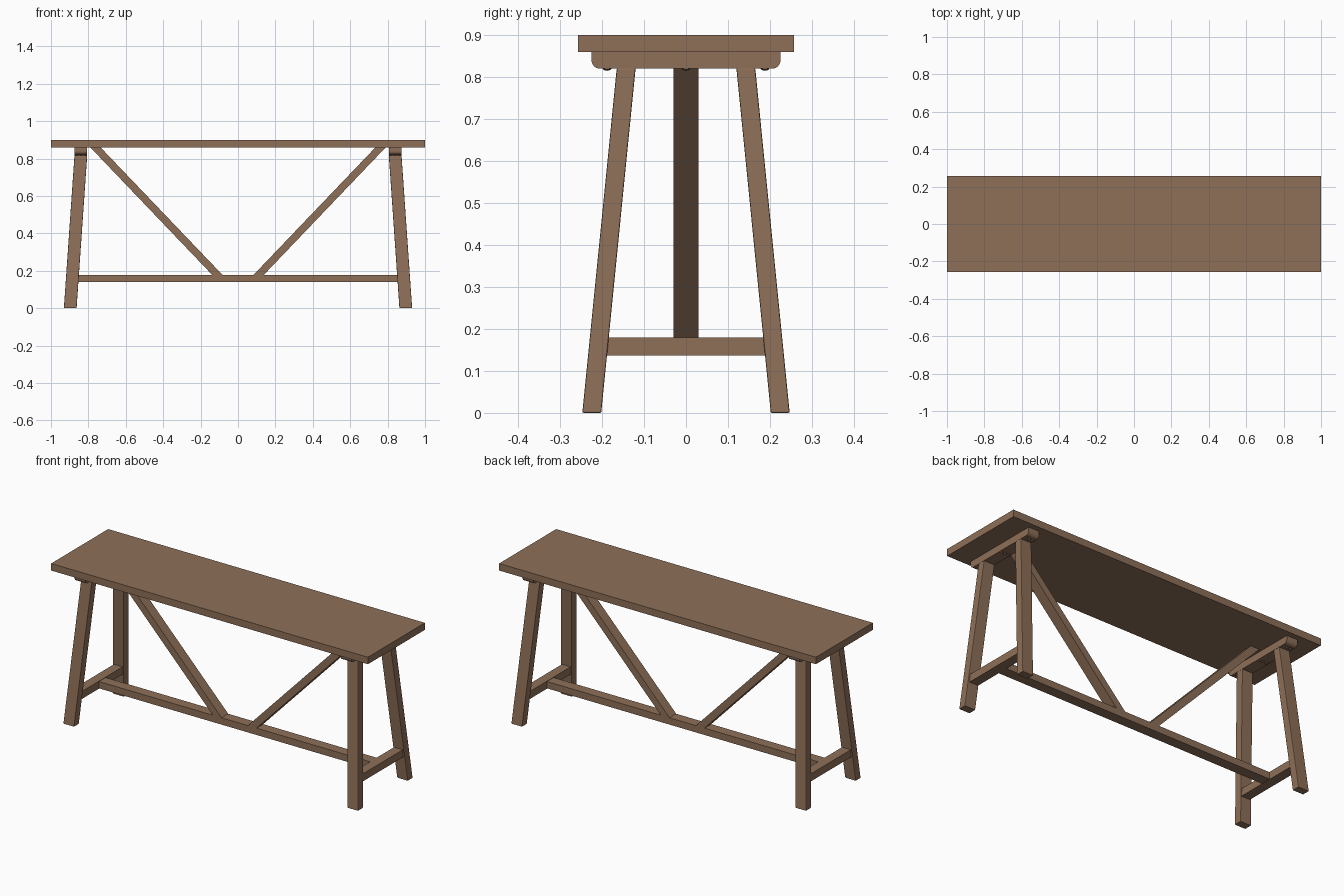
import bpy, bmesh, math
from mathutils import Vector

if "Cube" in bpy.data.objects:
    bpy.data.objects.remove(bpy.data.objects["Cube"])

wood = bpy.data.materials.new("brown wood")
wood.diffuse_color = (0.27, 0.16, 0.097, 1)
wood.use_nodes = True
wood.node_tree.nodes["Principled BSDF"].inputs["Base Color"].default_value = wood.diffuse_color


def finish(name, bm, bevel=0.0):
    bmesh.ops.recalc_face_normals(bm, faces=bm.faces)
    me = bpy.data.meshes.new(name)
    bm.to_mesh(me)
    bm.free()
    ob = bpy.data.objects.new(name, me)
    bpy.context.collection.objects.link(ob)
    me.materials.append(wood)
    if bevel:
        mod = ob.modifiers.new("soft edges", 'BEVEL')
        mod.width = bevel
        mod.segments = 2
    return ob


def prism(name, points, direction, bevel=0.0):
    """Extrude a closed profile along a vector."""
    bm = bmesh.new()
    face = bm.faces.new([bm.verts.new(p) for p in points])
    new = bmesh.ops.extrude_face_region(bm, geom=[face])["geom"]
    bmesh.ops.translate(bm, vec=Vector(direction),
                        verts=[v for v in new if isinstance(v, bmesh.types.BMVert)])
    return finish(name, bm, bevel)


def box(name, x0, x1, y0, y1, z0, z1, bevel=0.0):
    return prism(name, [(x0, y0, z0), (x1, y0, z0), (x1, y1, z0), (x0, y1, z0)],
                 (0, 0, z1 - z0), bevel)


# Table top and long lower stretcher
box("table_top", -1, 1, -0.257, 0.257, 0.86, 0.9)
box("long_stretcher", -0.86, 0.86, -0.03, 0.03, 0.139, 0.178)

for side, s in (("left", -1), ("right", 1)):
    # Cleat under the top with rounded lower corners
    r = 0.02
    prof = [(-0.225, 0.86)]
    for yc, a0 in ((-0.205, 180), (0.205, 270)):
        for i in range(7):
            a = math.radians(a0 + 15 * i)
            prof.append((yc + r * math.cos(a), 0.84 + r * math.sin(a)))
    prof.append((0.225, 0.86))
    prism(side + "_cleat", [(s * 0.84 - 0.034, y, z) for y, z in prof], (0.068, 0, 0))

    # Rounded screw heads under the cleat
    bm = bmesh.new()
    for y in (-0.188, 0, 0.188):
        for dx in (-0.022, 0, 0.022):
            res = bmesh.ops.create_uvsphere(bm, u_segments=12, v_segments=6, radius=0.01)
            bmesh.ops.scale(bm, vec=(1, 1, 0.5), verts=res["verts"])
            bmesh.ops.translate(bm, vec=(s * 0.84 + dx, y, 0.82), verts=res["verts"])
    finish(side + "_screw_heads", bm)

    # Splayed legs
    for end, t in (("front", -1), ("back", 1)):
        foot = [(s * (0.897 + a), t * (0.2245 + b), 0)
                for a, b in ((-.034, -.0225), (.034, -.0225), (.034, .0225), (-.034, .0225))]
        prism(side + "_" + end + "_leg", foot, (s * -0.057, t * -0.082, 0.821), 0.003)

    # Low crossbar joining the two legs
    a, b = sorted((s * 0.857, s * 0.912))
    box(side + "_crossbar", a, b, -0.19, 0.19, 0.137, 0.18)

    # Diagonal brace
    prism(side + "_brace",
          [(s * x, -0.03, z) for x, z in
           ((0.79, 0.86), (0.735, 0.86), (0.083, 0.178), (0.138, 0.178))], (0, 0.06, 0))
